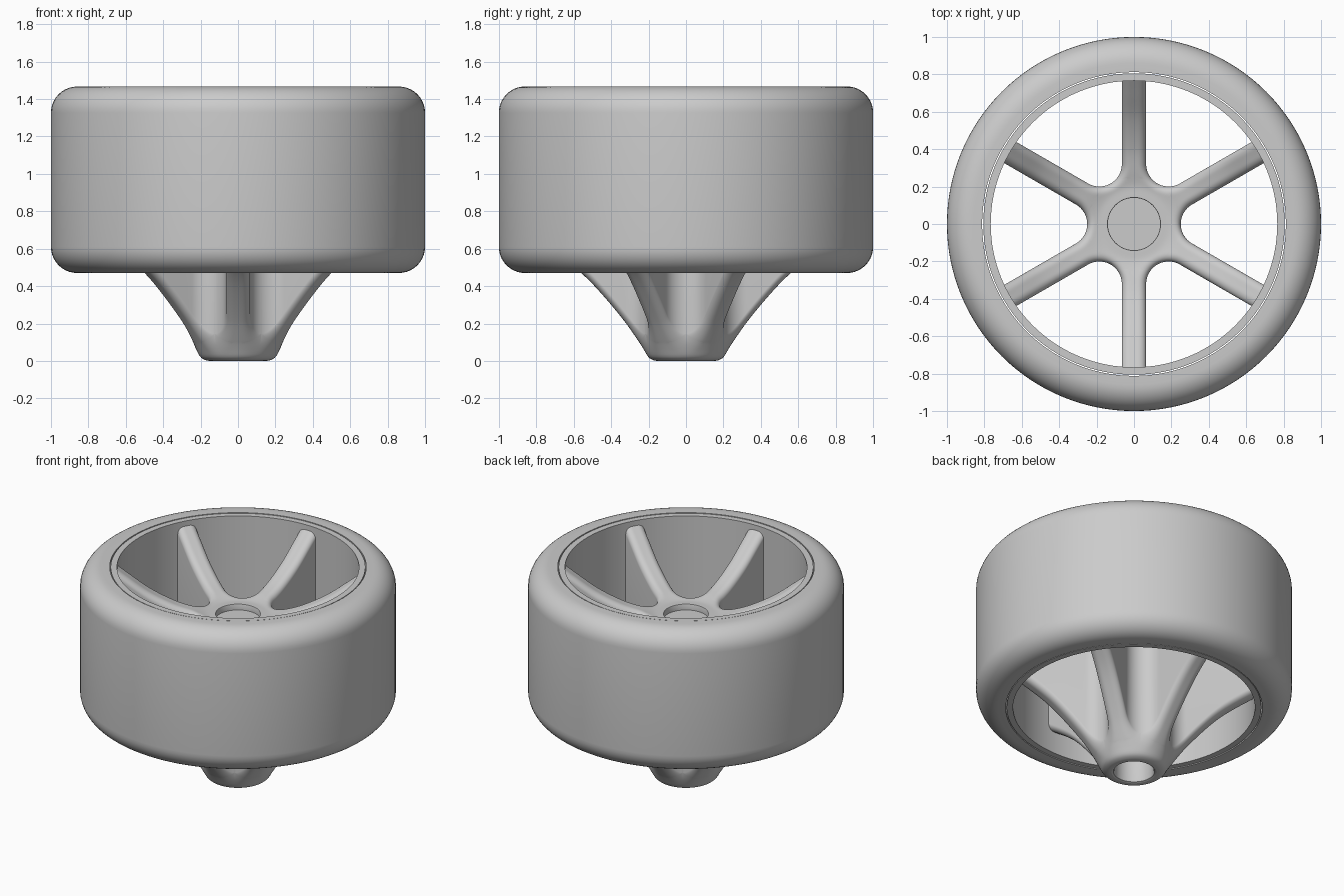
import bpy, bmesh
from math import sin, cos, pi, hypot, radians

if "Cube" in bpy.data.objects:
    bpy.data.objects.remove(bpy.data.objects["Cube"])

SEG = 128


def finish(name, bm, angle=35):
    bmesh.ops.remove_doubles(bm, verts=bm.verts, dist=1e-5)
    bmesh.ops.recalc_face_normals(bm, faces=bm.faces)
    me = bpy.data.meshes.new(name)
    bm.to_mesh(me)
    bm.free()
    ob = bpy.data.objects.new(name, me)
    bpy.context.collection.objects.link(ob)
    bpy.ops.object.select_all(action='DESELECT')
    ob.select_set(True)
    bpy.context.view_layer.objects.active = ob
    bpy.ops.object.shade_smooth_by_angle(angle=radians(angle))
    return ob


def lathe(name, profile, closed=True):
    bm = bmesh.new()
    vs = [bm.verts.new((r, 0, z)) for r, z in profile]
    edges = [bm.edges.new(p) for p in zip(vs, vs[1:])]
    if closed:
        edges.append(bm.edges.new((vs[-1], vs[0])))
    bmesh.ops.spin(bm, geom=vs + edges, cent=(0, 0, 0), axis=(0, 0, 1),
                   angle=2 * pi, steps=SEG, use_duplicate=False)
    return finish(name, bm)


def arc(cx, cz, rad, a0, a1, n=10):
    return [(cx + rad * cos(radians(a0 + (a1 - a0) * i / n)),
             cz + rad * sin(radians(a0 + (a1 - a0) * i / n))) for i in range(n + 1)]


def interp(pts, r):
    # Smooth (Catmull-Rom style) height lookup through profile points
    r = min(max(r, pts[0][0]), pts[-1][0])
    k = next(i for i in range(len(pts) - 1) if r <= pts[i + 1][0])

    def slope(i):
        a, b = pts[max(i - 1, 0)], pts[min(i + 1, len(pts) - 1)]
        return (b[1] - a[1]) / (b[0] - a[0])
    (x0, y0), (x1, y1) = pts[k], pts[k + 1]
    h = x1 - x0
    t = (r - x0) / h
    return ((2*t**3 - 3*t**2 + 1) * y0 + (t**3 - 2*t**2 + t) * h * slope(k)
            + (3*t**2 - 2*t**3) * y1 + (t**3 - t**2) * h * slope(k + 1))


# Tyre and rim
lathe("tyre", [(0.812, 0.47)] + arc(0.86, 0.61, 0.14, -90, 0)
      + arc(0.86, 1.327, 0.14, 0, 90) + [(0.812, 1.467)])
lathe("rim", [(0.766, 0.472), (0.806, 0.472), (0.806, 1.465), (0.766, 1.465)])

# Hub core: shallow recess on top, bore underneath
lathe("hub_top_recess", [(0.142, 1.14), (0.14, 1.135), (0.14, 1.10), (0, 1.10)], False)
lathe("hub_bore", [(0.142, 0.0), (0.13, 0.004), (0.125, 0.015), (0.125, 0.45), (0, 0.45)], False)

# Spokes: deep fins blended into the hub by fillets in plan
TOP = [(0.142, 1.14), (0.2, 1.142), (0.27, 1.16), (0.4, 1.20), (0.56, 1.28),
       (0.7, 1.38), (0.78, 1.44)]
BOTTOM = [(0.142, 0), (0.17, 0.003), (0.2, 0.02), (0.225, 0.06), (0.25, 0.10), (0.335, 0.22),
          (0.47, 0.38), (0.56, 0.47), (0.66, 0.55), (0.78, 0.635)]
HALF, FIL, D = 0.065, 0.12, 0.37
CU, CV = D * cos(pi / 6), D * sin(pi / 6)
ROUND = 0.045


def inside(r, a):
    # Distance from a plan point to the star outline
    u, v = r * cos(a), abs(r * sin(a))
    return HALF - v if u > CU else hypot(u - CU, v - CV) - FIL


def limit(r):
    if r <= D - FIL:
        return pi / 6
    lo, hi = 0, pi / 6
    for _ in range(40):
        m = (lo + hi) / 2
        lo, hi = (m, hi) if inside(r, m) > 0 else (lo, m)
    return lo


def drop(d):
    d = min(max(d, 0), ROUND)
    return ROUND - (ROUND**2 - (ROUND - d)**2) ** 0.5


N = 24
r_split = D - FIL
radii = [0.142 + (r_split - 0.142) * i / 14 for i in range(15)]
radii += [r_split + 0.08 * (i / 14) ** 2 for i in range(1, 15)]
radii += [r_split + 0.08 + (0.78 - r_split - 0.08) * i / 22 for i in range(1, 23)]

bm = bmesh.new()
for s in range(6):
    base = pi / 6 + s * pi / 3
    top, bot = [], []
    for r in radii:
        lim = limit(r)
        rt, rb = [], []
        for j in range(N + 1):
            a = -lim * cos(pi * j / N)
            dz = drop(inside(r, a))
            x, y = r * cos(base + a), r * sin(base + a)
            rt.append(bm.verts.new((x, y, interp(TOP, r) - dz)))
            rb.append(bm.verts.new((x, y, interp(BOTTOM, r) + dz)))
        top.append(rt)
        bot.append(rb)
    for i in range(len(radii) - 1):
        for j in range(N):
            for g in (top, bot):
                bm.faces.new((g[i][j], g[i + 1][j], g[i + 1][j + 1], g[i][j + 1]))
        # Upright fin sides
        if radii[i] >= r_split - 1e-6:
            for j in (0, N):
                bm.faces.new((top[i][j], top[i + 1][j], bot[i + 1][j], bot[i][j]))
    # Fin end inside the rim
    for j in range(N):
        bm.faces.new((top[-1][j], top[-1][j + 1], bot[-1][j + 1], bot[-1][j]))
finish("spokes_and_hub", bm, 45)
